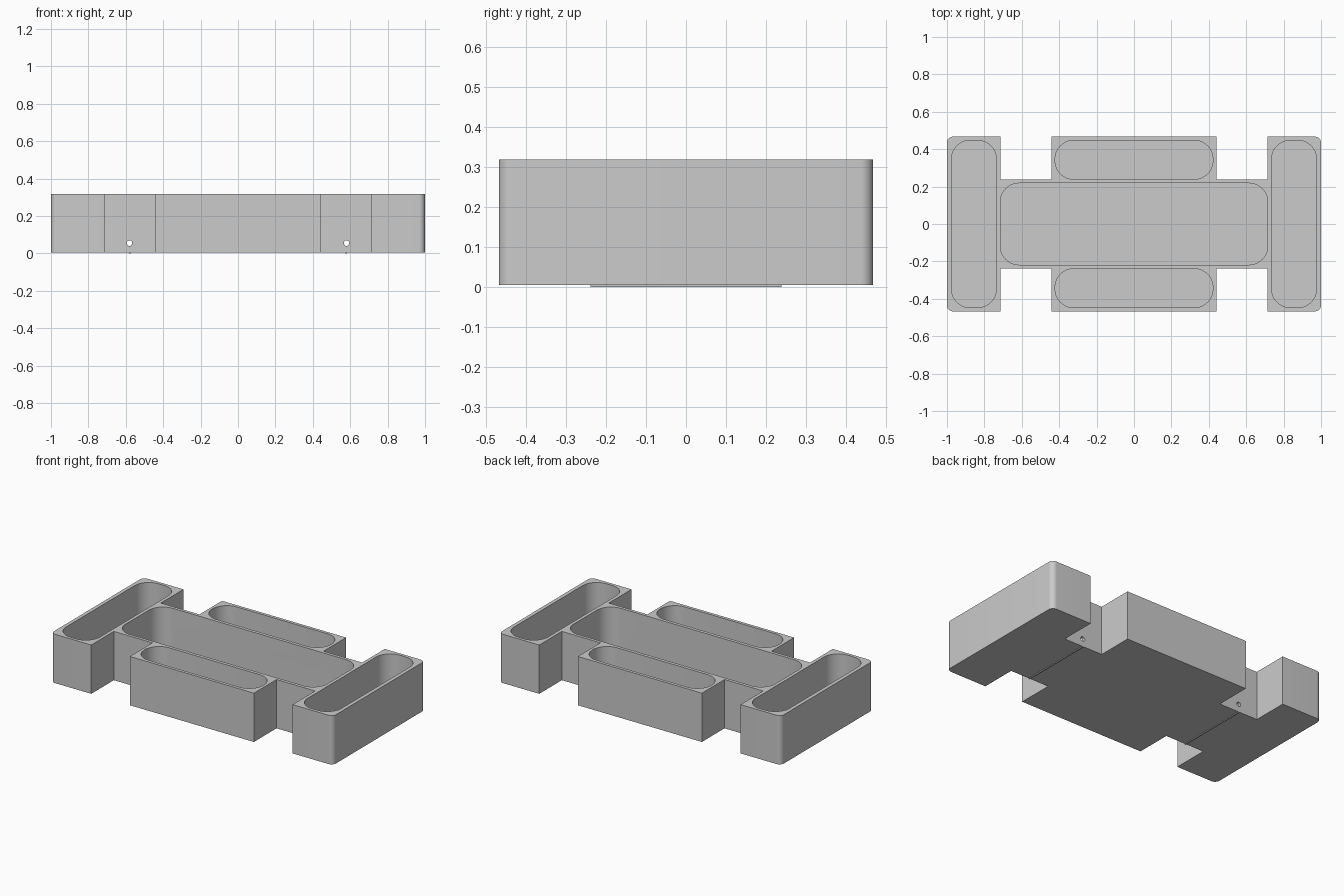
import bpy, bmesh, math

cube = bpy.data.objects.get("Cube")
if cube:
    bpy.data.objects.remove(cube, do_unlink=True)

BASE, TOP, FLOOR = 0.005, 0.318, 0.03

grey = bpy.data.materials.new("plain grey")
grey.use_nodes = True
colour = (0.6, 0.6, 0.6, 1)
grey.diffuse_color = colour
grey.node_tree.nodes["Principled BSDF"].inputs["Base Color"].default_value = colour


def prism(name, outline, z0, z1):
    """Closed solid from a flat outline."""
    bm = bmesh.new()
    face = bm.faces.new([bm.verts.new((x, y, z0)) for x, y in outline])
    side = bmesh.ops.extrude_face_region(bm, geom=[face])
    bmesh.ops.translate(bm, vec=(0, 0, z1 - z0),
                        verts=[v for v in side["geom"] if isinstance(v, bmesh.types.BMVert)])
    bmesh.ops.recalc_face_normals(bm, faces=bm.faces)
    mesh = bpy.data.meshes.new(name)
    bm.to_mesh(mesh)
    bm.free()
    mesh.materials.append(grey)
    obj = bpy.data.objects.new(name, mesh)
    bpy.context.collection.objects.link(obj)
    return obj


def arc(cx, cy, r, start, steps=10):
    """Quarter circle, anticlockwise from the start angle in degrees."""
    return [(cx + r * math.cos(a), cy + r * math.sin(a))
            for a in (math.radians(start + 90 * i / steps) for i in range(steps + 1))]


def rounded_rect(cx, cy, hx, hy, r):
    corners = ((1, 1, 0), (-1, 1, 90), (-1, -1, 180), (1, -1, 270))
    return [p for sx, sy, start in corners
            for p in arc(cx + sx * (hx - r), cy + sy * (hy - r), r, start)]


def cut(target, cutter):
    cutter.hide_render = True
    mod = target.modifiers.new("cut", "BOOLEAN")
    mod.operation, mod.solver, mod.object = "DIFFERENCE", "EXACT", cutter
    bpy.context.view_layer.objects.active = target
    bpy.ops.object.modifier_apply(modifier=mod.name)
    bpy.data.objects.remove(cutter, do_unlink=True)


# Tray block: one quarter of the outline, mirrored round to all four
quarter = [(0.44, 0.467), (0.44, 0.238), (0.714, 0.238), (0.714, 0.467)]
quarter += arc(0.968, 0.435, 0.032, 0)[::-1]
half = quarter + [(x, -y) for x, y in reversed(quarter)]
outline = half + [(-x, y) for x, y in reversed(half)]
tray = prism("tray_block", outline, BASE, TOP)

# Pockets: centre, two ends, two sides
pockets = [(0, 0, 0.715, 0.218, 0.1)]
for s in (-1, 1):
    pockets.append((s * 0.856, 0, 0.12, 0.447, 0.1))
    pockets.append((0, s * 0.343, 0.422, 0.104, 0.1))
for p in pockets:
    cut(tray, prism("pocket_cutter", rounded_rect(*p), FLOOR, TOP + 0.1))

for s in (-1, 1):
    # Small drain holes through the long walls of the centre pocket
    drill = prism("drill_cutter", rounded_rect(0, 0, 0.0145, 0.0145, 0.0144), -0.6, 0.6)
    drill.rotation_euler.x = math.pi / 2
    drill.location = (s * 0.58, 0, 0.055)
    bpy.context.view_layer.update()
    cut(tray, drill)
    # Thin ridges under the base
    side = "left" if s > 0 else "right"
    prism(side + "_base_ridge", rounded_rect(s * 0.58, 0, 0.004, 0.238, 0.001), 0, BASE + 0.002)

# Smooth the round corners, keep the edges sharp
bpy.ops.object.select_all(action="DESELECT")
tray.select_set(True)
bpy.context.view_layer.objects.active = tray
bpy.ops.object.shade_smooth_by_angle(angle=math.radians(30))
